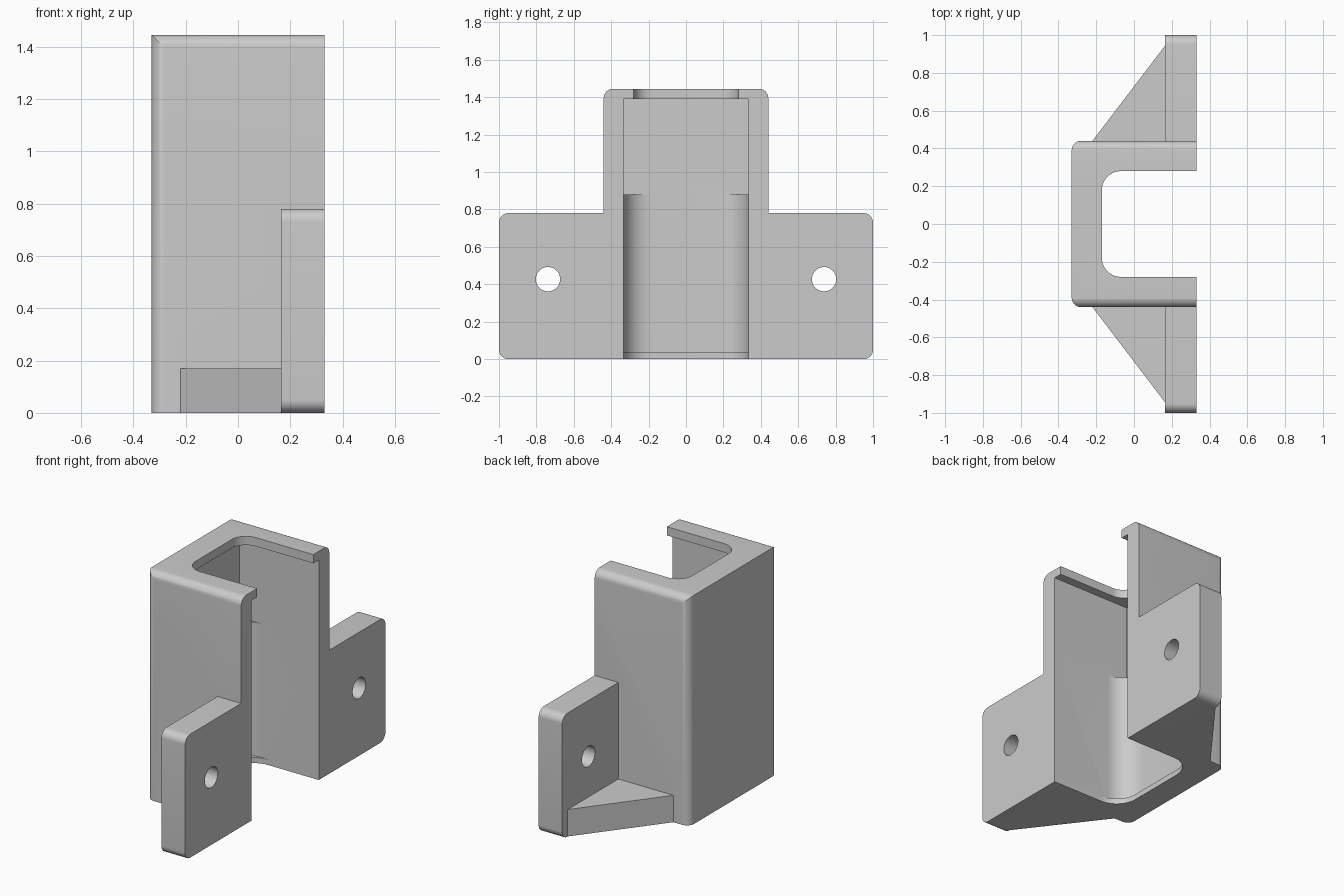
import bpy, bmesh, math
from mathutils import Vector

cube = bpy.data.objects.get("Cube")
if cube:
    bpy.data.objects.remove(cube, do_unlink=True)

grey = bpy.data.materials.new("plain grey")
grey.use_nodes = True
grey.diffuse_color = (0.6, 0.6, 0.6, 1)
grey.node_tree.nodes["Principled BSDF"].inputs["Base Color"].default_value = grey.diffuse_color


def rounded(corners, steps=10):
    """Outline from (a, b, radius) right-angle corners."""
    out = []
    for i, (a, b, r) in enumerate(corners):
        p = Vector((a, b))
        if r == 0:
            out.append(p)
            continue
        to_prev = (Vector(corners[i - 1][:2]) - p).normalized()
        to_next = (Vector(corners[(i + 1) % len(corners)][:2]) - p).normalized()
        centre = p + r * (to_prev + to_next)
        for k in range(steps + 1):
            t = math.pi / 2 * k / steps
            out.append(centre - r * (to_next * math.cos(t) + to_prev * math.sin(t)))
    return out


def prism(name, outline, lo, hi, axis="z"):
    """Extrude an xy outline along z, or a yz outline along x."""
    bm = bmesh.new()
    place = (lambda p, h: (p[0], p[1], h)) if axis == "z" else (lambda p, h: (h, p[0], p[1]))
    face = bm.faces.new([bm.verts.new(place(p, lo)) for p in outline])
    new = bmesh.ops.extrude_face_region(bm, geom=[face])["geom"]
    shift = Vector(place((0, 0), hi - lo))
    bmesh.ops.translate(bm, vec=shift, verts=[v for v in new if isinstance(v, bmesh.types.BMVert)])
    bmesh.ops.recalc_face_normals(bm, faces=bm.faces)
    mesh = bpy.data.meshes.new(name)
    bm.to_mesh(mesh)
    bm.free()
    mesh.materials.append(grey)
    obj = bpy.data.objects.new(name, mesh)
    bpy.context.collection.objects.link(obj)
    return obj


def combine(target, tool, operation):
    mod = target.modifiers.new(operation, "BOOLEAN")
    mod.operation, mod.solver, mod.object = operation, "EXACT", tool
    bpy.context.view_layer.objects.active = target
    bpy.ops.object.modifier_apply(modifier=mod.name)
    bpy.data.objects.remove(tool, do_unlink=True)


def channel(name, back, half, radius, lo, hi):
    """Cutter open towards +x, with rounded rear corners."""
    return prism(name, rounded([(0.5, -half, 0), (0.5, half, 0),
                                (back, half, radius), (back, -half, radius)]), lo, hi)


FRONT, WALL, HEIGHT, EDGE = 0.33, 0.44, 1.445, 0.05

# Upright housing with rounded rear and top side edges
body = prism("bracket", rounded([(FRONT, -WALL, 0), (FRONT, WALL, 0),
                                 (-FRONT, WALL, EDGE), (-FRONT, -WALL, EDGE)]), 0, HEIGHT)
combine(body, prism("top_rounding", rounded([(-WALL, -0.1, 0), (WALL, -0.1, 0),
                                             (WALL, HEIGHT, EDGE), (-WALL, HEIGHT, EDGE)]),
                    -0.5, 0.5, "x"), "INTERSECT")

# Hollow: square upper pocket, rounded lower pocket, top and bottom lip openings
for cutter in (channel("upper_pocket", -0.225, 0.335, 0, 0.88, 1.39),
               channel("lower_pocket", -0.225, 0.335, 0.145, 0.035, 0.95),
               channel("top_opening", -0.17, 0.28, 0.1, 1.3, 1.6),
               channel("bottom_opening", -0.17, 0.335, 0.145, -0.1, 0.1)):
    combine(body, cutter, "DIFFERENCE")

# Mounting ears with screw holes and floor gussets on both sides
for s in (-1, 1):
    ear = prism("ear", rounded([(s * 0.4, 0, 0), (s, 0, EDGE), (s, 0.78, EDGE),
                                (s * 0.4, 0.78, 0)]), 0.165, FRONT, "x")
    ring = [(s * 0.738 + 0.065 * math.cos(math.tau * k / 40),
             0.427 + 0.065 * math.sin(math.tau * k / 40)) for k in range(40)]
    combine(ear, prism("screw_hole", ring, 0, 0.5, "x"), "DIFFERENCE")
    combine(body, ear, "UNION")
    gusset = prism("gusset", [(-0.22, s * 0.44), (-0.22, s * 0.4), (0.2, s * 0.4),
                              (0.2, s * 0.945), (0.165, s * 0.945)], 0, 0.17)
    combine(body, gusset, "UNION")

# Smooth the rounded edges, keep the rest sharp
bpy.ops.object.select_all(action="DESELECT")
body.select_set(True)
bpy.context.view_layer.objects.active = body
bpy.ops.object.shade_smooth_by_angle(angle=math.radians(30))
